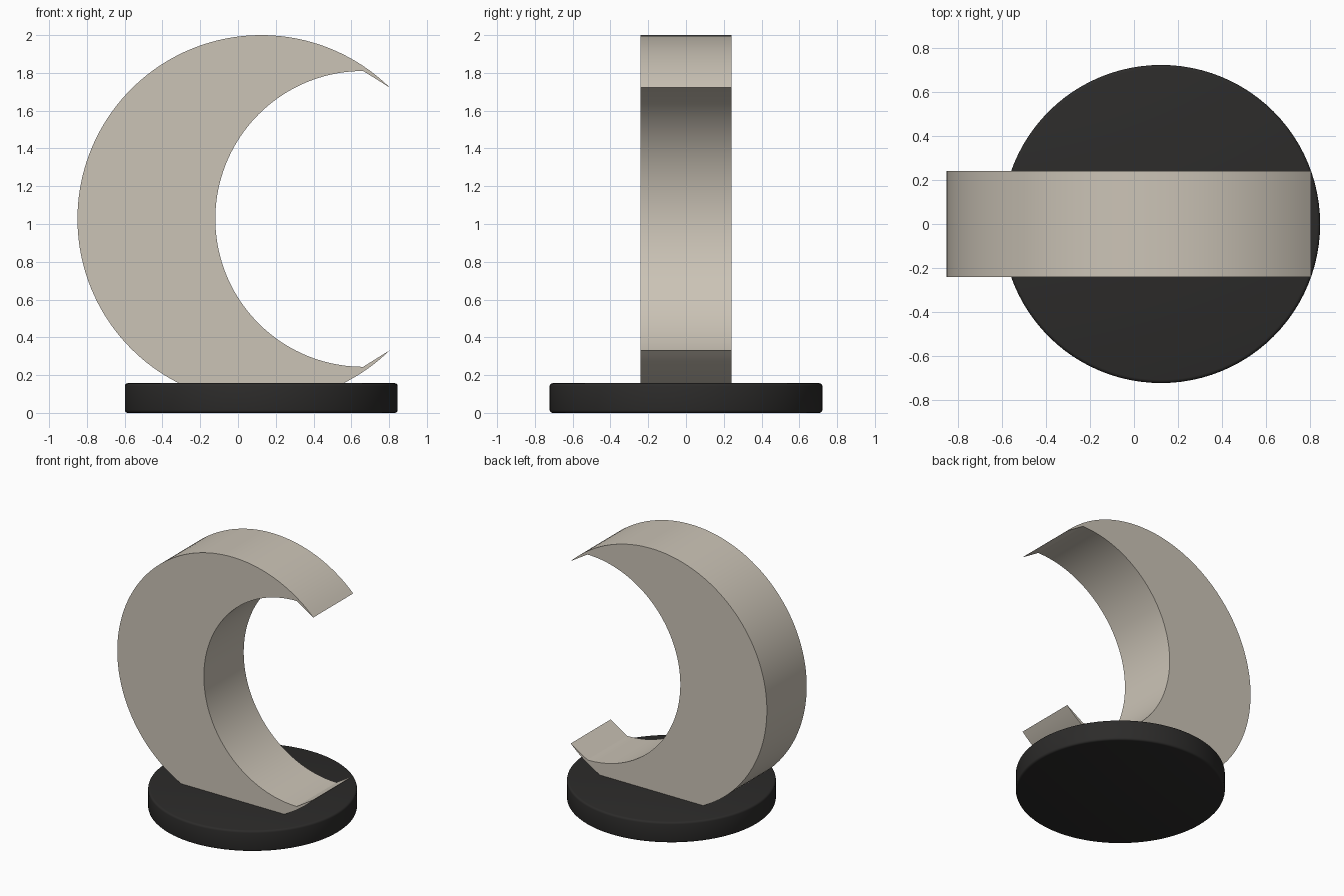
import bpy, bmesh
from math import sin, cos, radians

if "Cube" in bpy.data.objects:
    bpy.data.objects.remove(bpy.data.objects["Cube"])


def finish(name, bm, color, angle=30):
    bmesh.ops.recalc_face_normals(bm, faces=bm.faces)
    mesh = bpy.data.meshes.new(name)
    bm.to_mesh(mesh)
    bm.free()
    obj = bpy.data.objects.new(name, mesh)
    bpy.context.collection.objects.link(obj)
    mat = bpy.data.materials.new(name + "_material")
    mat.diffuse_color = (*color, 1)
    mat.use_nodes = True
    mat.node_tree.nodes["Principled BSDF"].inputs["Base Color"].default_value = mat.diffuse_color
    mesh.materials.append(mat)
    bpy.ops.object.select_all(action='DESELECT')
    obj.select_set(True)
    bpy.context.view_layer.objects.active = obj
    bpy.ops.object.shade_smooth_by_angle(angle=radians(angle))
    return obj


def arc(cx, cz, r, a0, a1, n):
    angles = [radians(a0 + (a1 - a0) * i / n) for i in range(n + 1)]
    return [(cx + r * cos(a), cz + r * sin(a)) for a in angles]


CX, CZ = 0.123, 1.027

# Crescent: outer arc from tip to tip, inner arc back, extruded in depth
profile = arc(CX, CZ, 0.973, 45.6, 314.4, 120) + arc(0.663, CZ, 0.783, 270, 90, 80)
bm = bmesh.new()
face = bm.faces.new([bm.verts.new((x, -0.24, z)) for x, z in profile])
ext = bmesh.ops.extrude_face_region(bm, geom=[face])
bmesh.ops.translate(bm, vec=(0, 0.48, 0),
                    verts=[v for v in ext["geom"] if isinstance(v, bmesh.types.BMVert)])
finish("crescent", bm, (0.60, 0.55, 0.47))

# Round base disc with softened rims
bm = bmesh.new()
bmesh.ops.create_cone(bm, cap_ends=True, segments=96, radius1=0.722, radius2=0.722, depth=0.157)
bmesh.ops.translate(bm, vec=(CX, 0, 0.0785), verts=bm.verts)
rims = [e for e in bm.edges if abs(e.verts[0].co.z - e.verts[1].co.z) < 1e-4]
bmesh.ops.bevel(bm, geom=rims, offset=0.015, segments=3, profile=0.5, affect='EDGES')
finish("base", bm, (0.025, 0.024, 0.023), 40)
